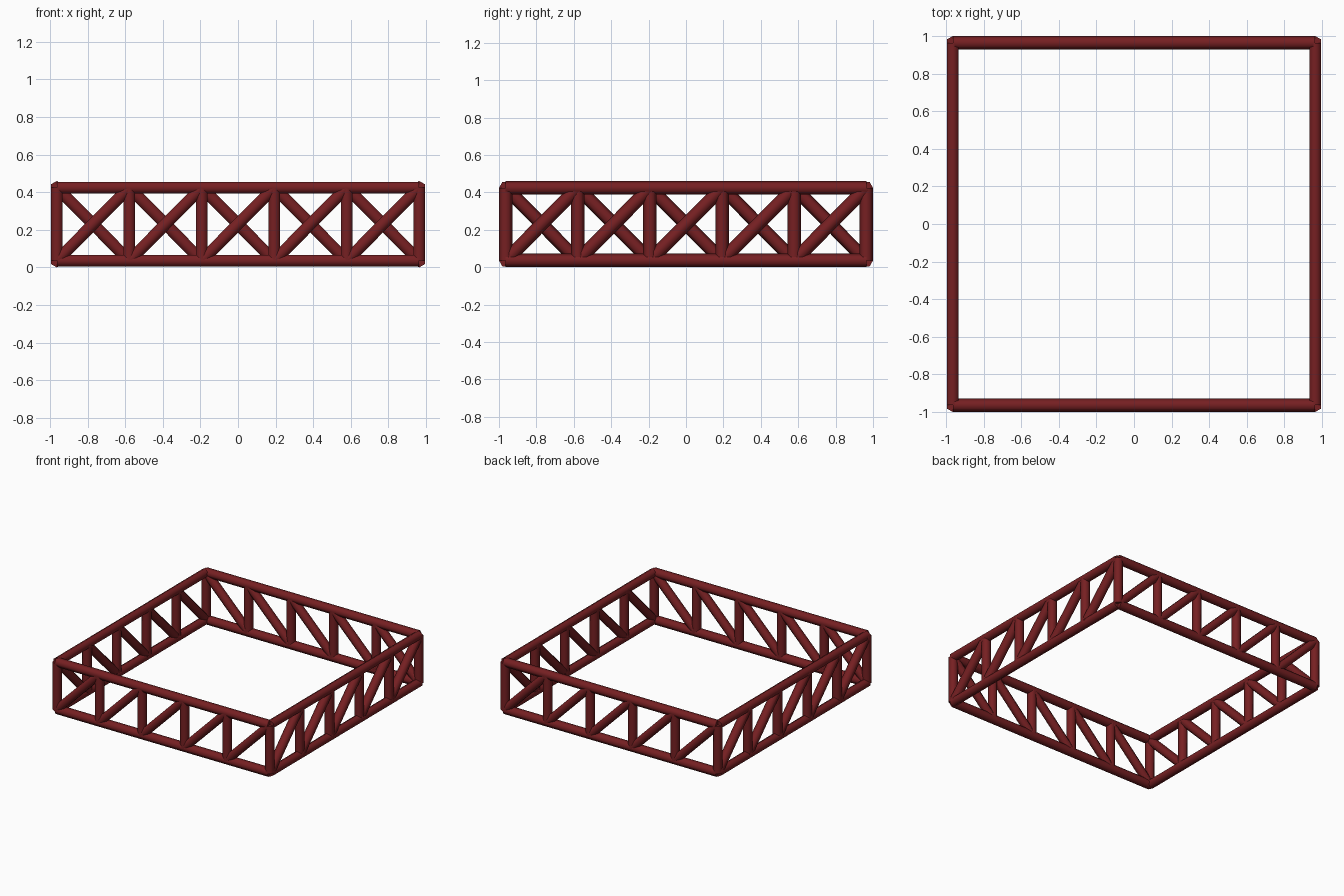
import bpy
from math import pi
from mathutils import Vector, Matrix

if "Cube" in bpy.data.objects:
    bpy.data.objects.remove(bpy.data.objects["Cube"])

C, R = 0.964, 0.036          # wall centre line, tube radius
Z0, Z1 = 0.036, 0.424        # chord heights
BAYS = 5

mat = bpy.data.materials.new("dark_red_steel")
mat.diffuse_color = (0.18, 0.014, 0.016, 1)
mat.use_nodes = True
mat.node_tree.nodes["Principled BSDF"].inputs["Base Color"].default_value = mat.diffuse_color


def tube(name, a, b):
    """Six-sided tube between two points."""
    d = b - a
    bpy.ops.mesh.primitive_cylinder_add(vertices=6, radius=R, depth=d.length, location=(a + b) / 2)
    ob = bpy.context.object
    ob.name = name
    ob.rotation_mode = 'QUATERNION'
    ob.rotation_quaternion = Vector((0, 0, 1)).rotation_difference(d.normalized())
    bpy.ops.object.shade_smooth_by_angle(angle=pi * 0.39)   # round sides, crisp ends
    ob.data.materials.append(mat)


# Four identical truss walls, each turned a quarter about z
for k, side in enumerate(("front", "right", "back", "left")):
    turn = Matrix.Rotation(k * pi / 2, 3, 'Z')

    def p(i, z):
        return turn @ Vector((-C + 2 * C * i / BAYS, -C, z))

    tube(side + "_bottom_chord", p(0, Z0), p(BAYS, Z0))
    tube(side + "_top_chord", p(0, Z1), p(BAYS, Z1))
    for i in range(BAYS):
        tube(f"{side}_post_{i}", p(i, Z0), p(i, Z1))
        tube(f"{side}_diagonal_{i}", p(i, Z0), p(i + 1, Z1))
